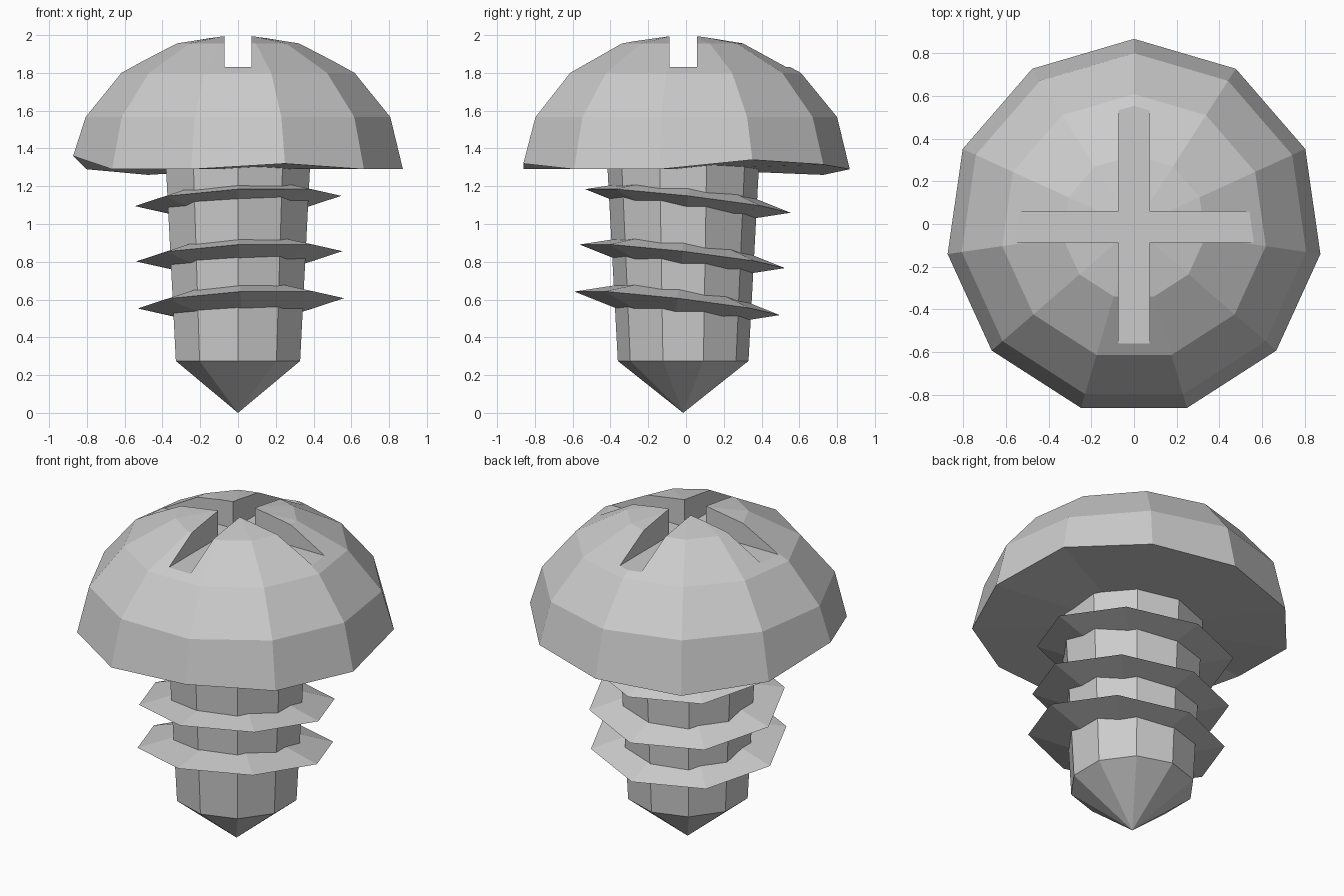
import bpy
import bmesh
import math
from mathutils import Vector

if "Cube" in bpy.data.objects:
    bpy.data.objects.remove(bpy.data.objects["Cube"], do_unlink=True)

AXIS_Y = -0.015  # the screw axis sits slightly forward

steel = bpy.data.materials.new("steel grey")
steel.use_nodes = True
GREY = (0.6, 0.6, 0.6, 1)
steel.diffuse_color = GREY
steel.node_tree.nodes["Principled BSDF"].inputs["Base Color"].default_value = GREY


def add_object(name, bm):
    bmesh.ops.recalc_face_normals(bm, faces=bm.faces)
    mesh = bpy.data.meshes.new(name)
    bm.to_mesh(mesh)
    bm.free()
    mesh.materials.append(steel)
    obj = bpy.data.objects.new(name, mesh)
    bpy.context.collection.objects.link(obj)
    return obj


def lathe(name, profile, sides, rim_lift=None):
    """Turn (radius, z) points, pole to pole; one vertex faces the back.
    rim_lift gives (ring index, height offset per side)."""
    bm = bmesh.new()
    rings = []
    for i, (r, z) in enumerate(profile):
        if r == 0:
            rings.append([bm.verts.new((0, 0, z))] * sides)
            continue
        ring = []
        for k in range(sides):
            a = math.tau * k / sides
            lift = rim_lift[1][k] if rim_lift and rim_lift[0] == i else 0
            ring.append(bm.verts.new((r * math.sin(a), r * math.cos(a), z + lift)))
        rings.append(ring)
    for low, high in zip(rings, rings[1:]):
        for k in range(sides):
            n = (k + 1) % sides
            corners = [low[k], low[n], high[n], high[k]]
            bm.faces.new(list(dict.fromkeys(corners)))
    obj = add_object(name, bm)
    obj.location.y = AXIS_Y
    return obj


# Domed head with a slightly uneven rim
RIM_Z, RADIUS, HEIGHT = 1.29, 0.882, 0.721
dome = [(0, RIM_Z)]
for step in range(4):
    a = math.radians(22.5 * step)
    dome.append((RADIUS * math.cos(a), RIM_Z + HEIGHT * math.sin(a)))
dome.append((0, RIM_Z + HEIGHT))
uneven = [0, 0.025, 0.05, 0, 0, 0.03, 0, 0, 0.07, 0, -0.03]
head = lathe("head", dome, 11, (1, uneven))

# Cross slot cut into the head
for name, size in (("slot_across", (1.6, 0.145, 0.4)),
                   ("slot_along", (0.145, 1.6, 0.4))):
    bm = bmesh.new()
    bmesh.ops.create_cube(bm, size=1)
    bmesh.ops.scale(bm, vec=size, verts=bm.verts)
    cutter = add_object(name, bm)
    cutter.location = (0, AXIS_Y, 2.03)
    cutter.hide_render = True
    mod = head.modifiers.new(name, 'BOOLEAN')
    mod.operation = 'DIFFERENCE'
    mod.solver = 'EXACT'
    mod.object = cutter
    bpy.context.view_layer.update()
    bpy.context.view_layer.objects.active = head
    bpy.ops.object.modifier_apply(modifier=name)
    bpy.data.objects.remove(cutter, do_unlink=True)

# Tapered shaft with a pointed tip
lathe("shaft", [(0, 0), (0.346, 0.275), (0.402, 1.32), (0, 1.32)], 10)

# Three tilted, sharp-edged thread rings
tilt = Vector((-0.05, 0.115, 1)).to_track_quat('Z', 'Y')
up = Vector((0, 0, 1)).rotation_difference(Vector((-0.05, 0.115, 1)))
for i, (x, y, z) in enumerate([(0.015, -0.047, 0.58), (0.007, -0.02, 0.829),
                               (0, 0.01, 1.122)]):
    ring = lathe("thread_%d" % (i + 1), [(0, -0.15), (0.547, 0), (0, 0.15)], 8)
    ring.rotation_mode = 'QUATERNION'
    ring.rotation_quaternion = up
    ring.location = (x, y, z)
